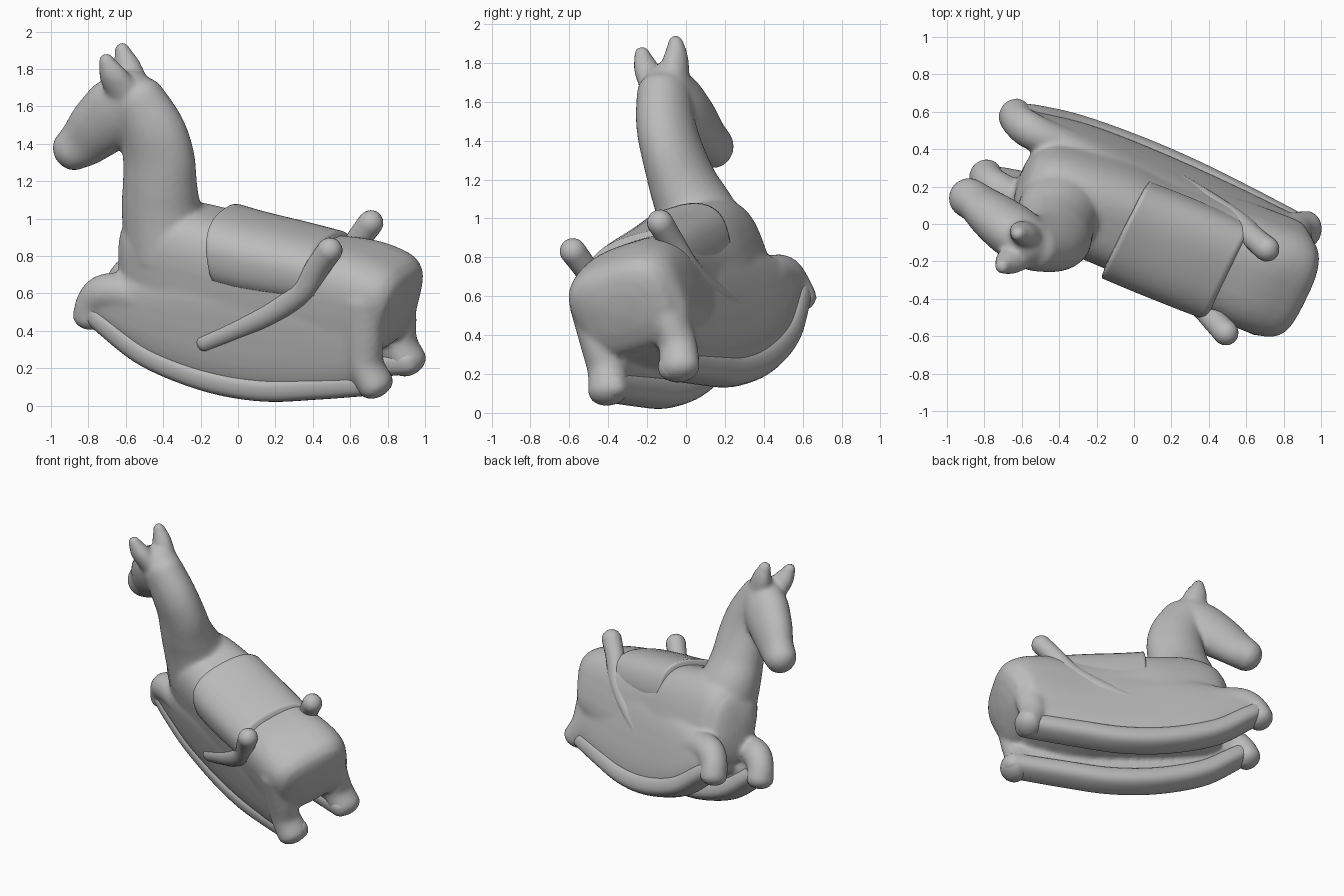
import bpy, bmesh, math
from mathutils import Vector

if "Cube" in bpy.data.objects:
    bpy.data.objects.remove(bpy.data.objects["Cube"])

# tilted frame of the toy: A = forward, L = across, U = up
A = Vector((-.905, .373, .211)).normalized()
L = Vector((.424, .862, .282))
L = (L - A * L.dot(A)).normalized()
U = L.cross(A)
MID = .21

grey = bpy.data.materials.new("plain grey")
grey.diffuse_color = (.5, .5, .5, 1)
grey.use_nodes = True
grey.node_tree.nodes["Principled BSDF"].inputs["Base Color"].default_value = grey.diffuse_color


def smooth_path(pts, n):
    """Catmull-Rom interpolation through the section rows."""
    out = []
    for i in range(len(pts) - 1):
        p = [Vector(pts[max(0, min(len(pts) - 1, i + k))]) for k in (-1, 0, 1, 2)]
        for j in range(n):
            x = j / n
            out.append(.5 * (2 * p[1] + (p[2] - p[0]) * x
                             + (2 * p[0] - 5 * p[1] + 4 * p[2] - p[3]) * x * x
                             + (3 * p[1] - p[0] - 3 * p[2] + p[3]) * x ** 3))
    return out + [Vector(pts[-1])]


def tube(name, pts, cap=1.0, power=2.0, seg=28, n=6, shear=0):
    """Loft through rows (forward, across, up, in-plane radius, across radius)."""
    rows = smooth_path(pts, n)
    T = Vector((0, 1, 0))
    rings = []
    for i, r in enumerate(rows):
        c = Vector(r[:3])
        d = Vector(rows[min(i + 1, len(rows) - 1)][:3]) - Vector(rows[max(i - 1, 0)][:3])
        d.y = 0
        d.normalize()
        rings.append((c, d, r[3], r[4]))
    # rounded ends
    first, last = [], []
    for k in (1, 2, 3, 4):
        q = k / 4.3 * math.pi / 2
        for lst, ring, sg in ((first, rings[0], -1), (last, rings[-1], 1)):
            c, d, a, b = ring
            lst.append((c + d * sg * cap * min(a, b) * math.sin(q), d, a * math.cos(q), b * math.cos(q)))
    rings = first[::-1] + rings + last
    bm = bmesh.new()
    loops = []
    for c, d, a, b in rings:
        nrm = T.cross(d)
        loop = []
        for j in range(seg):
            g = 2 * math.pi * j / seg
            cx, sx = math.cos(g), math.sin(g)
            e = 2 / power
            p = c + T * b * math.copysign(abs(cx) ** e, cx) + nrm * a * math.copysign(abs(sx) ** e, sx)
            p.x += shear * (p.z - .85)
            loop.append(bm.verts.new(A * p.x + L * p.y + U * p.z))
        loops.append(loop)
    for u, v in zip(loops, loops[1:]):
        for j in range(seg):
            k = (j + 1) % seg
            bm.faces.new((u[j], u[k], v[k], v[j]))
    bm.faces.new(loops[0][::-1])
    bm.faces.new(loops[-1])
    bmesh.ops.recalc_face_normals(bm, faces=bm.faces)
    for f in bm.faces:
        f.smooth = True
    me = bpy.data.meshes.new(name)
    bm.to_mesh(me)
    bm.free()
    me.materials.append(grey)
    ob = bpy.data.objects.new(name, me)
    bpy.context.collection.objects.link(ob)
    return ob


def slab(s, t, lo, hi, w):
    return (s, t, (lo + hi) / 2, (hi - lo) / 2, w)


def fuse(parts, name, voxel, rounds):
    """Join parts into one softly blended skin."""
    bpy.ops.object.select_all(action='DESELECT')
    for p in parts:
        p.select_set(True)
    bpy.context.view_layer.objects.active = parts[0]
    bpy.ops.object.join()
    ob = bpy.context.view_layer.objects.active
    ob.name = name
    m = ob.modifiers.new("skin", 'REMESH')
    m.mode, m.voxel_size, m.use_smooth_shade = 'VOXEL', voxel, True
    s = ob.modifiers.new("soften", 'SMOOTH')
    s.factor, s.iterations = .5, rounds
    return ob


# trunk, neck and head
parts = [
    tube("trunk", [slab(-.77, .225, .44, .9, .275), slab(-.7, .23, .41, .945, .31),
                   slab(-.55, .225, .36, .97, .31), slab(-.3, .215, .28, .955, .29),
                   slab(0, .205, .25, .955, .278), slab(.3, MID, .24, .97, .275),
                   slab(.55, .2, .26, .97, .258), slab(.7, .2, .31, .92, .22),
                   slab(.76, .2, .37, .85, .17)], cap=.3, power=3.0, seg=40),
    tube("neck", [(.55, .19, .7, .24, .25), (.605, .165, .93, .22, .2), (.62, .145, 1.08, .205, .17),
                  (.64, .14, 1.24, .2, .152), (.69, .135, 1.38, .185, .145),
                  (.8, .135, 1.53, .16, .135)], cap=.75),
    tube("head", [(.82, .14, 1.55, .155, .132), (.9, .14, 1.44, .185, .14), (1.0, .14, 1.325, .168, .128),
                  (1.08, .14, 1.225, .14, .108), (1.14, .135, 1.165, .115, .108)], cap=.95),
]
for sgn in (-1, 1):
    t = MID + sgn * .2
    # ears
    parts.append(tube("ear", [(.84, .135 + sgn * .065, 1.57, .09, .065), (.9, .13 + sgn * .085, 1.67, .078, .065),
                              (.94, .13 + sgn * .1, 1.75, .042, .042)], seg=16))
    # lower flank between leg and rocker
    parts.append(tube("flank", [slab(-.68, t, .26, .75, .095), slab(-.3, t, .15, .75, .09),
                                slab(.1, t, .1, .72, .088), slab(.45, t, .13, .65, .088),
                                slab(.68, t, .22, .58, .08), slab(.84, t, .3, .52, .07)], cap=.6, power=2.8))
    # hind leg with hoof
    t = MID + sgn * .212
    parts.append(tube("hind_leg", [(-.66, t, .75, .12, .09), (-.69, t, .55, .115, .095),
                                   (-.72, t, .4, .1, .1), (-.79, t, .3, .095, .108)], cap=.75))
    # folded front leg with hoof
    t = MID + sgn * .188
    parts.append(tube("front_leg", [(.55, t, .46, .11, .095), (.74, t, .47, .105, .095),
                                    (.845, t, .445, .1, .098), (.9, t, .38, .09, .092),
                                    (.915, t, .295, .088, .095)], cap=.75))
fuse(parts, "horse", .016, 5)

# saddle blanket
tube("saddle_blanket", [slab(-.39, .2, .64, .988, .288), slab(-.2, .198, .62, .995, .292),
                        slab(.05, .195, .6, 1.0, .292), slab(.22, .195, .6, 1.01, .288)],
     cap=.1, power=2.5, seg=40, shear=.28)

for sgn, side in ((-1, "near"), (1, "far")):
    # curved rocker rails
    t = MID + sgn * .195
    tube(side + "_rocker", [(-.8, t, .315, .068, .09), (-.46, t, .217, .072, .094), (-.14, t, .136, .074, .094),
                            (.19, t, .118, .074, .094), (.54, t, .172, .072, .094),
                            (.79, t, .285, .066, .09), (.89, t, .34, .06, .08)], power=2.6)
    # diagonal bar ending in a handle
    o = lambda d: .2 + sgn * d
    tube(side + "_handle_bar", [(-.485, o(.26), 1.015, .068, .068), (-.42, o(.255), .9, .066, .063),
                                (-.34, o(.255), .74, .064, .058), (-.17, o(.255), .58, .06, .05),
                                (.03, o(.25), .44, .055, .048), (.2, o(.25), .33, .05, .045)], seg=18)
